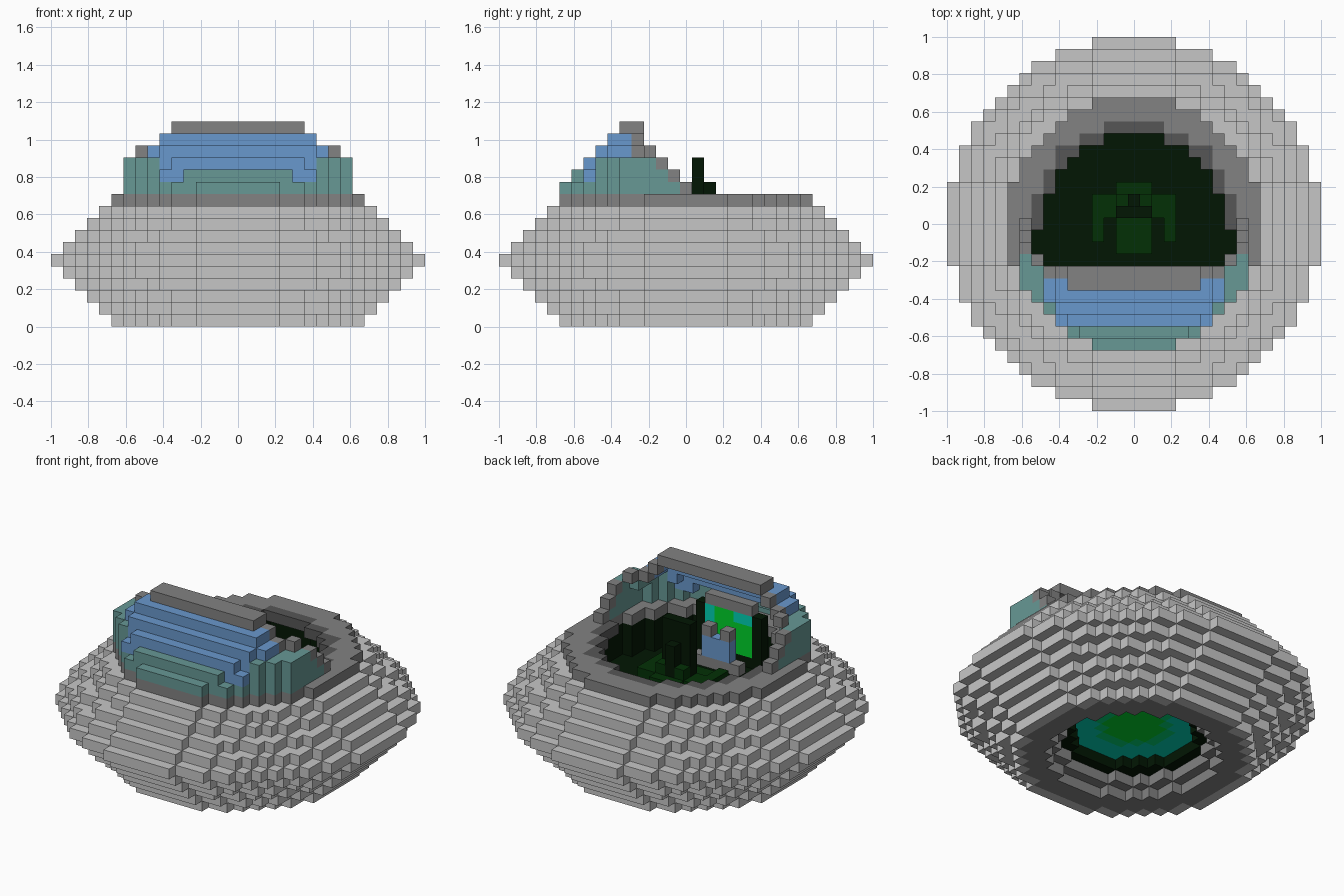
import bpy, bmesh
from mathutils import Vector

cube = bpy.data.objects.get("Cube")
if cube:
    bpy.data.objects.remove(cube, do_unlink=True)

V = 2 / 31  # block size


def linear(c):
    c /= 255
    return c / 12.92 if c <= 0.04045 else ((c + 0.055) / 1.055) ** 2.4


def material(name, *rgb):
    m = bpy.data.materials.new(name)
    m.use_nodes = True
    col = [linear(c) for c in rgb] + [1]
    m.diffuse_color = col
    m.node_tree.nodes["Principled BSDF"].inputs["Base Color"].default_value = col
    return m


light = material("light grey", 198, 198, 198)
dark = material("dark grey", 130, 130, 130)
rim = material("charcoal", 86, 86, 86)
deep = material("deep green", 2, 22, 3)
moss = material("moss green", 3, 48, 6)
glass = material("teal glass", 103, 152, 149)
blue = material("blue glass", 105, 152, 205)
glow_teal = material("glowing teal", 0, 212, 182)
glow_mid = material("glowing sea green", 0, 208, 115)
glow_green = material("glowing green", 0, 212, 42)

grid = {}  # block position -> (part, material)


def disc(x, y, r):
    return x * x + y * y <= (r + 0.5) ** 2


def put(part, mat, xs, ys, zs):
    for x in xs:
        for y in ys:
            for z in zs:
                grid[x, y, z] = (part, mat)


def span(n):
    return range(-n, n + 1)


def layer(part, z, r, rule):
    """Fill one round layer; rule returns a material or None for a gap."""
    for x in span(r):
        for y in span(r):
            if disc(x, y, r):
                mat = rule(x, y)
                if mat:
                    grid[x, y, z] = (part, mat)


# Saucer hull with a stepped double cone outline
for z in range(11):
    r = 15 - abs(z - 5)

    def hull(x, y):
        hole = {0: 7, 1: 6, 2: 5, 3: 5}.get(z, -1)
        if z > 4:
            hole = 7 if z == 10 and y >= 0 else 8
        if hole >= 0 and disc(x, y, hole):
            return None
        if z == 10:
            return rim if y >= 0 and disc(x, y, 8) else dark
        if not disc(x, y, r - 1):
            return light
        if z == 2 or z > 3 and disc(x, y, 9):
            return deep
        return dark

    layer("saucer_hull", z, r, hull)

# Glowing thruster in the underside
layer("thruster", 3, 5, lambda x, y: glow_green if disc(x, y, 2)
      else glow_mid if disc(x, y, 3) else glow_teal)
for z in (4, 5, 6):
    layer("cockpit_floor", z, 8, lambda x, y: deep)

# Windshield: a truncated disc per layer, hollowed to a thin shell
BACK = [0, -1, -2, -3, -4, -4]
HALF = [9, 9, 9, 7, 6, 5]
FRONT_HALF = [3, 4, 5, 6, 6, 5]


def solid(x, y, j):
    if j > 5 or y < j - 10 or not disc(x, y, 10):
        return False
    if y == j - 10:
        return abs(x) <= FRONT_HALF[j]
    return abs(x) <= HALF[j] + (j == 3 and y == BACK[j])


def pane(x, y, j):
    a = abs(x)
    if j == 5 or y == BACK[j] or (j >= 3 and y >= -4):
        return "windshield_frame", dark
    if j >= 3 or (j == 2 and a <= 6) or (j == 1 and y <= -7 and 5 <= a <= 6):
        return "windshield_upper", blue
    return "windshield_lower", glass


for j in range(6):
    for x in span(9):
        for y in range(-10, BACK[j] + 1):
            inner = j < 5 and all(
                solid(x + dx, y + dy, j) for dx, dy in ((1, 0), (-1, 0), (0, -1)))
            open_back = y == BACK[j] or solid(x, y, j + 1)
            if solid(x, y, j) and not (inner and open_back):
                grid[x, y, j + 11] = pane(x, y, j)

# Pilot seat
put("seat_cushion", moss, span(1), range(-2, 1), [7])
put("seat_back", deep, span(1), range(1, 2), range(7, 14))
put("seat_back", deep, [0], [2], range(7, 12))
put("seat_back", moss, [-1, 1], [2], range(7, 10))
put("seat_back", moss, span(1), [3], range(7, 9))
for s in (-1, 1):
    put("seat_armrests", moss, [3 * s], range(-1, 3), range(7, 9))
    put("seat_armrests", moss, [2 * s], range(1, 3), range(7, 9))

# Control console with screen and levers
put("console_base", deep, span(3), [-7], range(7, 12))
put("console_base", dark, span(2), [-5], [7])
put("console_screen", glow_green, span(2), [-7], range(8, 12))
put("console_screen", glow_teal, [2], [-7], range(10, 12))
put("console_screen", glow_teal, [-2, -1], [-7], [11])
put("console_hood", dark, span(2), [-7], [12])
put("console_desk", blue, span(1), [-5], range(8, 10))
put("console_levers", dark, [-1, 1], [-5], [10])


# Turn the blocks of each part into a mesh of exposed faces
AXES = [Vector(a) for a in ((1, 0, 0), (0, 1, 0), (0, 0, 1))]


def build(part):
    bm = bmesh.new()
    mats, verts = [], {}

    def vert(p):
        key = tuple(round(c * 2) for c in p)
        if key not in verts:
            verts[key] = bm.verts.new((p.x * V, p.y * V, (p.z + 0.5) * V))
        return verts[key]

    for cell, (owner, mat) in grid.items():
        if owner != part:
            continue
        if mat not in mats:
            mats.append(mat)
        c = Vector(cell)
        for i in range(3):
            for s in (-1, 1):
                n = AXES[i] * s
                if tuple(int(v) for v in c + n) in grid:
                    continue
                u, w = AXES[(i + 1) % 3] / 2, AXES[(i + 2) % 3] * s / 2
                m = c + n / 2
                f = bm.faces.new([vert(p) for p in
                                  (m - u - w, m + u - w, m + u + w, m - u + w)])
                f.material_index = mats.index(mat)
    mesh = bpy.data.meshes.new(part)
    bm.to_mesh(mesh)
    bm.free()
    for mat in mats:
        mesh.materials.append(mat)
    bpy.context.collection.objects.link(bpy.data.objects.new(part, mesh))


for part in sorted({owner for owner, mat in grid.values()}):
    build(part)
